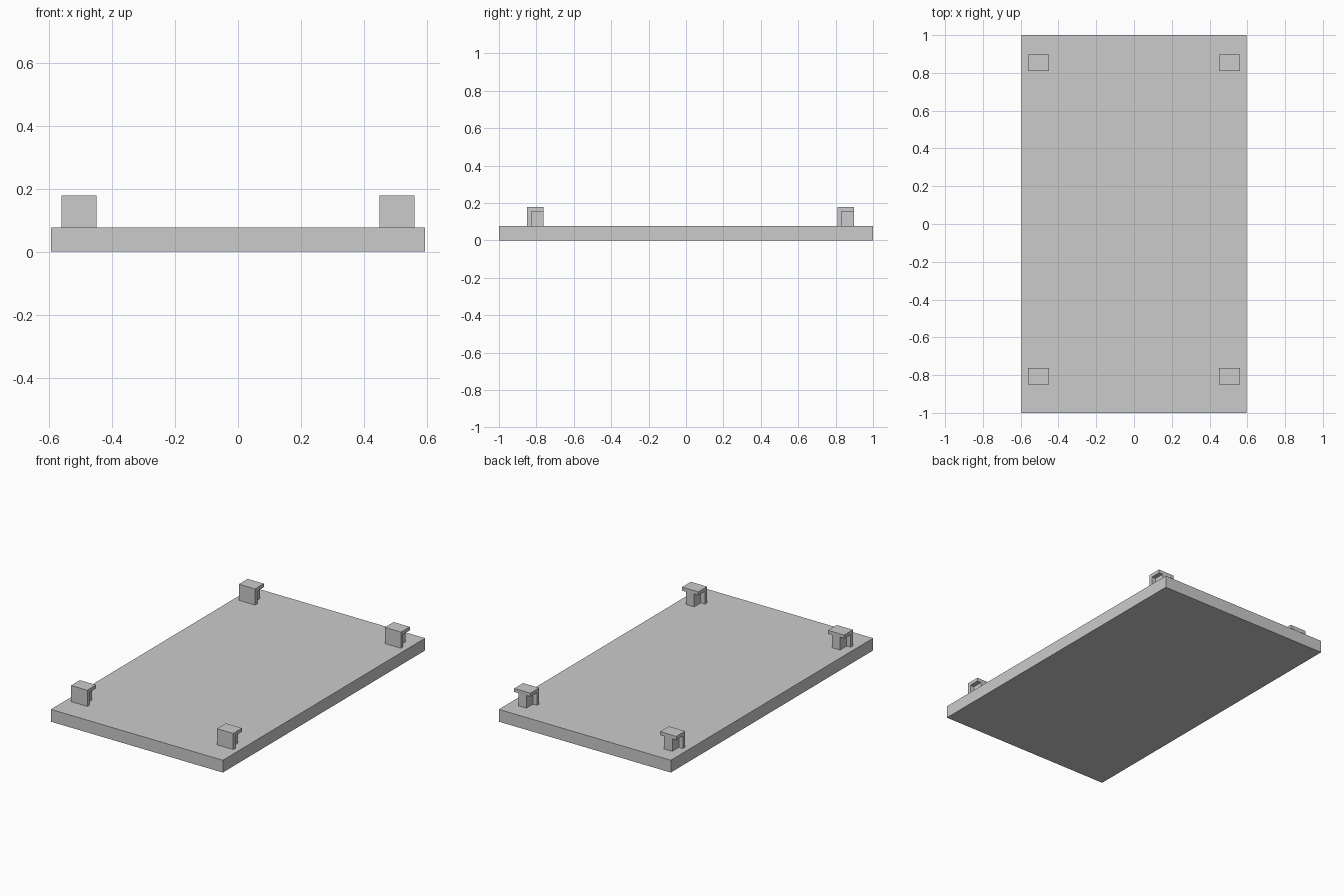
import bpy
import bmesh
from mathutils import Matrix, Vector

default = bpy.data.objects.get("Cube")
if default:
    bpy.data.objects.remove(default, do_unlink=True)

# Single flat grey
grey = bpy.data.materials.new("plain_grey")
grey.use_nodes = True
colour = (0.6, 0.6, 0.6, 1.0)
grey.diffuse_color = colour
grey.node_tree.nodes["Principled BSDF"].inputs["Base Color"].default_value = colour


def make_box(bm, low, high):
    low, high = Vector(low), Vector(high)
    matrix = Matrix.Translation((low + high) / 2) @ Matrix.Diagonal((*(high - low), 1))
    bmesh.ops.create_cube(bm, size=1, matrix=matrix)


def make_prism(bm, outline, x0, x1):
    """Extrude a (y, z) outline along x."""
    face = bm.faces.new([bm.verts.new((x0, y, z)) for y, z in outline])
    result = bmesh.ops.extrude_face_region(bm, geom=[face])
    verts = [v for v in result["geom"] if isinstance(v, bmesh.types.BMVert)]
    bmesh.ops.translate(bm, verts=verts, vec=(x1 - x0, 0, 0))


def finish(bm, name):
    bmesh.ops.recalc_face_normals(bm, faces=bm.faces)
    mesh = bpy.data.meshes.new(name)
    bm.to_mesh(mesh)
    bm.free()
    mesh.materials.append(grey)
    obj = bpy.data.objects.new(name, mesh)
    bpy.context.collection.objects.link(obj)
    return obj


PLATE_TOP = 0.077
WIDTH, DEPTH, HEIGHT, WALL = 0.112, 0.087, 0.101, 0.022

# Base plate
bm = bmesh.new()
make_box(bm, (-0.595, -1, 0), (0.595, 1, PLATE_TOP))
finish(bm, "base_plate")

# Hooked clips: angled front wall and lip, with a central rib under the lip
for end, y in (("front", -0.849), ("back", 0.81)):
    for side, x in (("left", 0.505), ("right", -0.505)):
        bm = bmesh.new()
        under = HEIGHT - WALL
        make_prism(bm, [(0, 0), (WALL, 0), (WALL, under), (DEPTH, under),
                        (DEPTH, HEIGHT), (0, HEIGHT)], -WIDTH / 2, WIDTH / 2)
        make_box(bm, (-WIDTH / 4, WALL, 0), (WIDTH / 4, DEPTH, under))
        clip = finish(bm, f"{end}_{side}_clip")
        clip.location = (x, y, PLATE_TOP)
